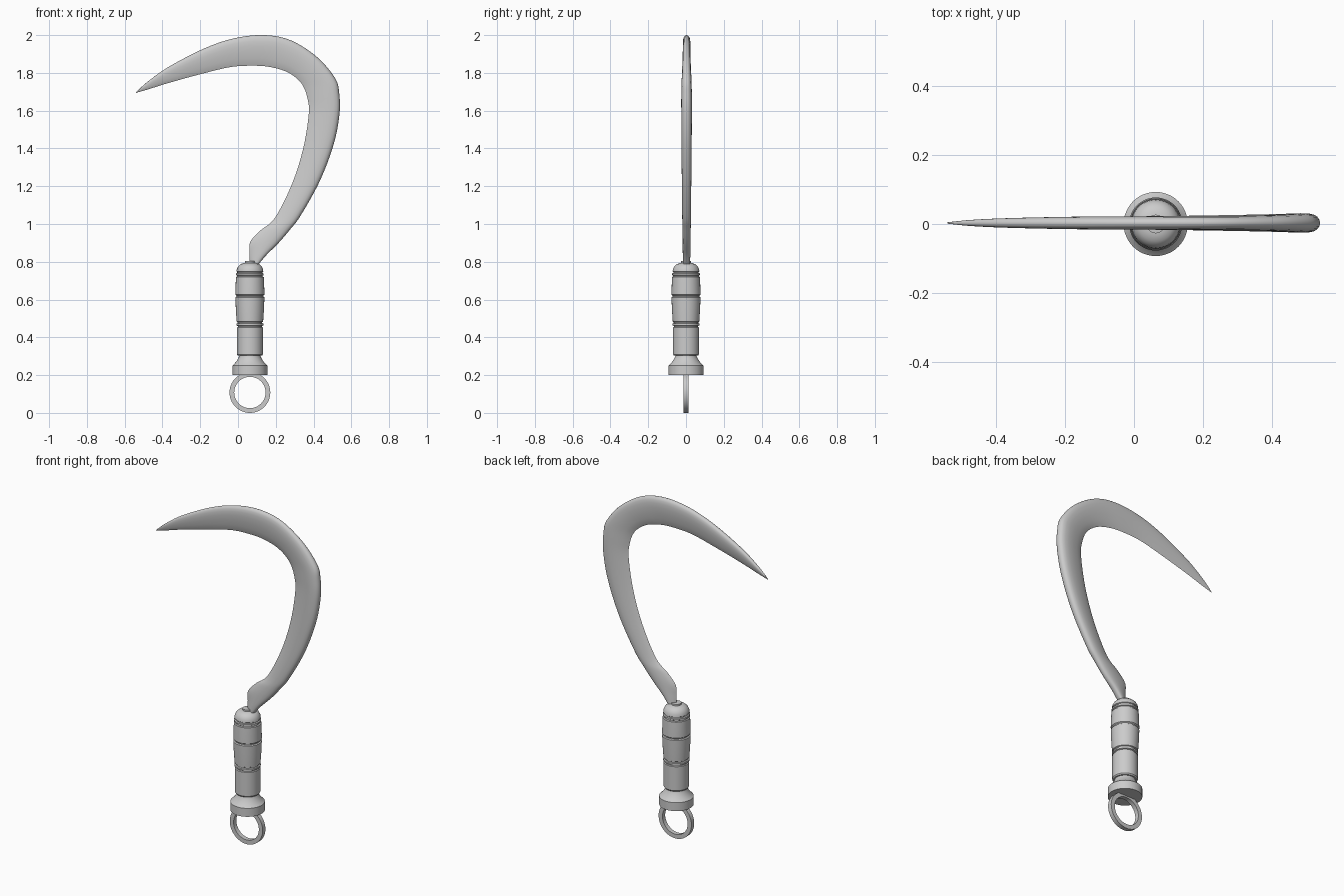
import bpy, bmesh, math
from mathutils import Vector

if "Cube" in bpy.data.objects:
    bpy.data.objects.remove(bpy.data.objects["Cube"])

CX = 0.063  # handle axis


def finish(name, bm, angle=35):
    bmesh.ops.remove_doubles(bm, verts=bm.verts, dist=1e-5)
    bmesh.ops.recalc_face_normals(bm, faces=bm.faces)
    me = bpy.data.meshes.new(name)
    bm.to_mesh(me)
    bm.free()
    ob = bpy.data.objects.new(name, me)
    bpy.context.collection.objects.link(ob)
    bpy.ops.object.select_all(action='DESELECT')
    ob.select_set(True)
    bpy.context.view_layer.objects.active = ob
    bpy.ops.object.shade_smooth_by_angle(angle=math.radians(angle))
    return ob


def bridge(bm, a, b):
    n = len(a)
    for i in range(n):
        bm.faces.new((a[i], a[(i + 1) % n], b[(i + 1) % n], b[i]))


def lathe(name, profile, n=48):
    bm = bmesh.new()
    rings = [[bm.verts.new((CX + r * math.cos(2 * math.pi * i / n),
                            r * math.sin(2 * math.pi * i / n), z)) for i in range(n)]
             for r, z in profile]
    for a, b in zip(rings, rings[1:]):
        bridge(bm, a, b)
    bm.faces.new(rings[0])
    bm.faces.new(rings[-1])
    return finish(name, bm)


# Pommel
lathe("pommel", [(.093, .2), (.093, .25), (.086, .256), (.072, .272), (.061, .29),
                 (.056, .302), (.056, .315)])

# Turned grip with grooves and domed top
lathe("grip", [(.064, .303), (.069, .31), (.069, .452), (.064, .455), (.064, .46),
               (.071, .463), (.071, .472), (.065, .475), (.065, .48), (.070, .483),
               (.074, .54), (.077, .612), (.071, .616), (.071, .621), (.077, .626),
               (.077, .636), (.074, .719), (.068, .722), (.068, .727), (.073, .73),
               (.073, .738), (.067, .741), (.067, .746), (.071, .749), (.069, .762),
               (.062, .776), (.050, .787), (.034, .793), (.027, .794),
               (.027, .803), (.020, .804)])

# Hanging ring: flat band with a square section
bm = bmesh.new()
loops = []
N = 64
for r, y in ((.108, -.013), (.108, .013), (.083, .013), (.083, -.013)):
    loops.append([bm.verts.new((CX + r * math.cos(2 * math.pi * i / N), y,
                                .108 + r * math.sin(2 * math.pi * i / N))) for i in range(N)])
for k in range(4):
    bridge(bm, loops[k], loops[(k + 1) % 4])
finish("hanging_ring", bm)

# Blade stations: outer x, z, inner x, z, half thickness
stations = [
    (.108, .785, .062, .785, .018), (.150, .835, .062, .845, .020),
    (.217, .902, .065, .905, .021), (.275, .970, .118, .965, .022),
    (.330, 1.042, .195, 1.032, .023), (.432, 1.225, .285, 1.210, .025),
    (.506, 1.42, .344, 1.395, .027), (.537, 1.58, .374, 1.575, .028),
    (.536, 1.69, .368, 1.665, .028), (.515, 1.77, .335, 1.745, .026),
    (.423, 1.88, .263, 1.803, .022), (.285, 1.970, .165, 1.832, .020),
    (.143, 2.0, .065, 1.838, .020), (-.016, 1.984, -.045, 1.830, .019),
    (-.175, 1.931, -.200, 1.793, .018), (-.360, 1.836, -.370, 1.746, .014),
    (-.470, 1.760, -.472, 1.714, .009), (-.541, 1.698, -.541, 1.694, .002)]
# Half section from the rounded back to the cutting edge: position, thickness factor
section = [(.015, .35), (.045, .62), (.1, .84), (.2, .98), (.35, 1), (.55, .85),
           (.75, .58), (.9, .3)]
outline = [(0, 0)] + section + [(1, 0)] + [(s, -t) for s, t in reversed(section)]


def catmull(p, i, t):
    a, b, c, d = (p[max(0, min(len(p) - 1, i + k))] for k in (-1, 0, 1, 2))
    return (2 * b + (c - a) * t + (2 * a - 5 * b + 4 * c - d) * t * t
            + (3 * b - a - 3 * c + d) * t ** 3) / 2


cols = [list(c) for c in zip(*stations)]
bm = bmesh.new()
rings = []
for i in range(len(stations) - 1):
    for k in range(6 if i < len(stations) - 2 else 7):
        ox, oz, ix, iz, th = (catmull(c, i, k / 6) for c in cols)
        o, e = Vector((ox, .003, oz)), Vector((ix, .003, iz))
        rings.append([bm.verts.new(o.lerp(e, s) + Vector((0, th * t, 0))) for s, t in outline])
for a, b in zip(rings, rings[1:]):
    bridge(bm, a, b)
bm.faces.new(rings[0])
bm.faces.new(rings[-1])
finish("blade", bm, 50)
